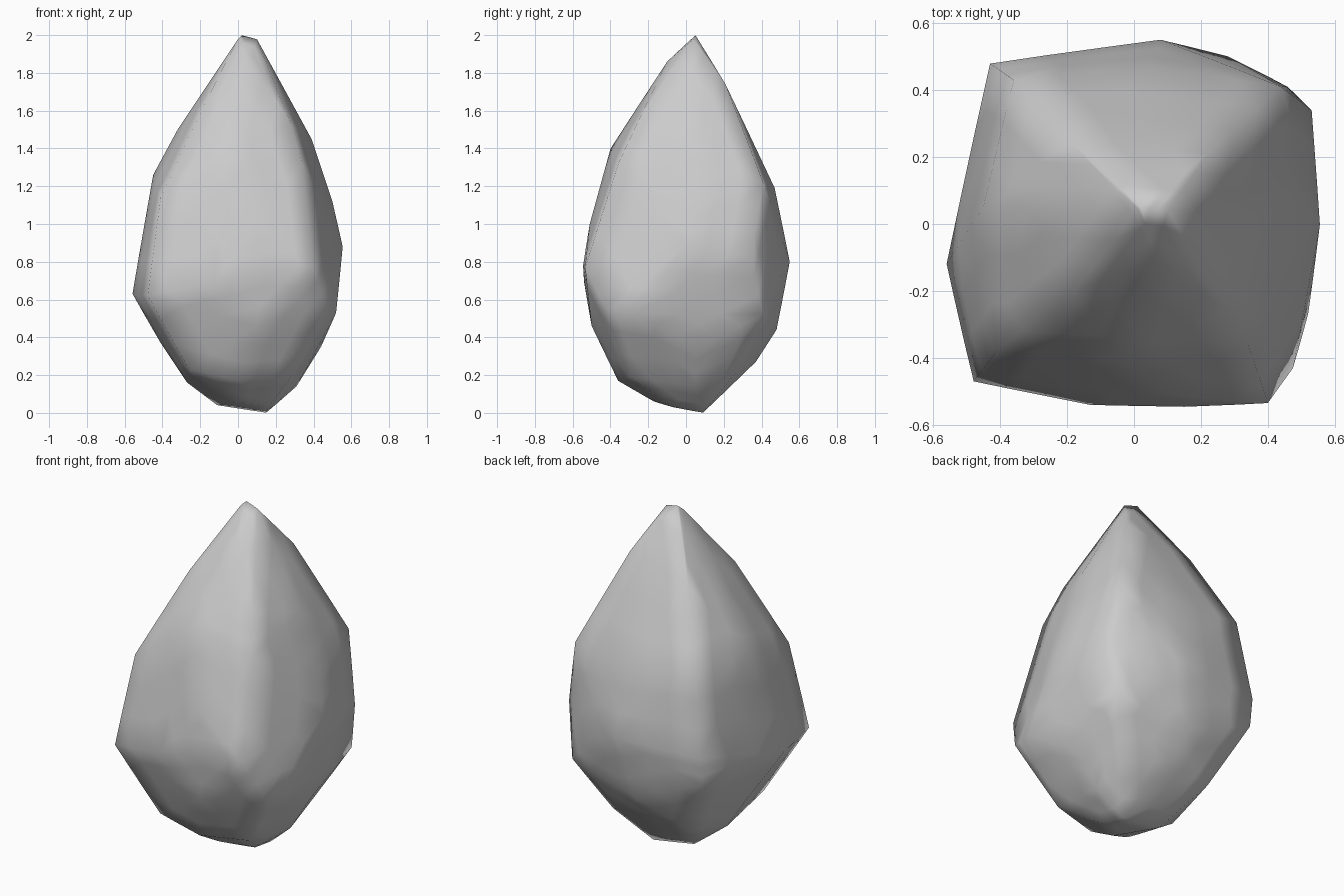
import bpy, bmesh

# Corner ridges and face bulges of the pointed rock
ridges = {
    "tip": [(0.02, 0.05, 2.0), (0.00, 0.03, 1.98), (0.10, 0.04, 1.98), (0.06, -0.10, 1.86)],
    "front_left": [(-0.18, -0.20, 1.63), (-0.41, -0.38, 1.14), (-0.48, -0.47, 0.62), (-0.26, -0.36, 0.23)],
    "front_right": [(0.28, -0.26, 1.53), (0.34, -0.36, 1.32),
                    (0.40, -0.535, 0.77), (0.475, -0.43, 0.56), (0.28, -0.30, 0.19)],
    "back_right": [(0.22, 0.21, 1.74), (0.44, 0.41, 1.22), (0.53, 0.34, 0.82), (0.46, 0.41, 0.52), (0.29, 0.27, 0.22)],
    "back_left": [(-0.19, 0.25, 1.65), (-0.36, 0.43, 1.25), (-0.43, 0.48, 0.78), (-0.43, 0.46, 0.62), (-0.25, 0.32, 0.25)],
    "front": [(-0.05, -0.40, 1.40), (0.10, -0.51, 1.0), (0.15, -0.545, 0.78),
              (-0.13, -0.54, 0.69), (0.10, -0.50, 0.46), (0.0, -0.36, 0.17)],
    "right": [(0.39, 0.03, 1.45), (0.50, 0.05, 1.12), (0.555, 0.0, 0.88),
              (0.52, -0.27, 0.53), (0.44, 0.05, 0.35), (0.31, 0.05, 0.14)],
    "back": [(0.05, 0.47, 1.19), (0.08, 0.55, 0.80), (0.28, 0.50, 0.72), (0.0, 0.48, 0.44), (0.05, 0.37, 0.27)],
    "left": [(-0.32, 0.05, 1.50), (-0.45, 0.05, 1.26), (-0.56, -0.12, 0.63), (-0.41, 0.0, 0.37), (-0.27, 0.0, 0.16)],
    "base": [(0.15, 0.09, 0.0), (0.16, -0.07, 0.03), (-0.11, 0.08, 0.04), (0.0, -0.17, 0.06)],
}

# Wrap the ridges in one faceted skin
bm = bmesh.new()
for line in ridges.values():
    for p in line:
        bm.verts.new(p)
bmesh.ops.convex_hull(bm, input=bm.verts[:])
loose = [v for v in bm.verts if not v.link_faces]
bmesh.ops.delete(bm, geom=loose, context='VERTS')

# Subdivide so the panels stay flat and only their ridges blend softly
bmesh.ops.subdivide_edges(bm, edges=bm.edges[:], cuts=2, use_grid_fill=True)
bmesh.ops.smooth_vert(bm, verts=bm.verts[:], factor=0.03,
                      use_axis_x=True, use_axis_y=True, use_axis_z=True)
bmesh.ops.recalc_face_normals(bm, faces=bm.faces[:])
for f in bm.faces:
    f.smooth = True

mesh = bpy.data.meshes.new("rock")
bm.to_mesh(mesh)
bm.free()
rock = bpy.data.objects.new("rock", mesh)
bpy.context.collection.objects.link(rock)
